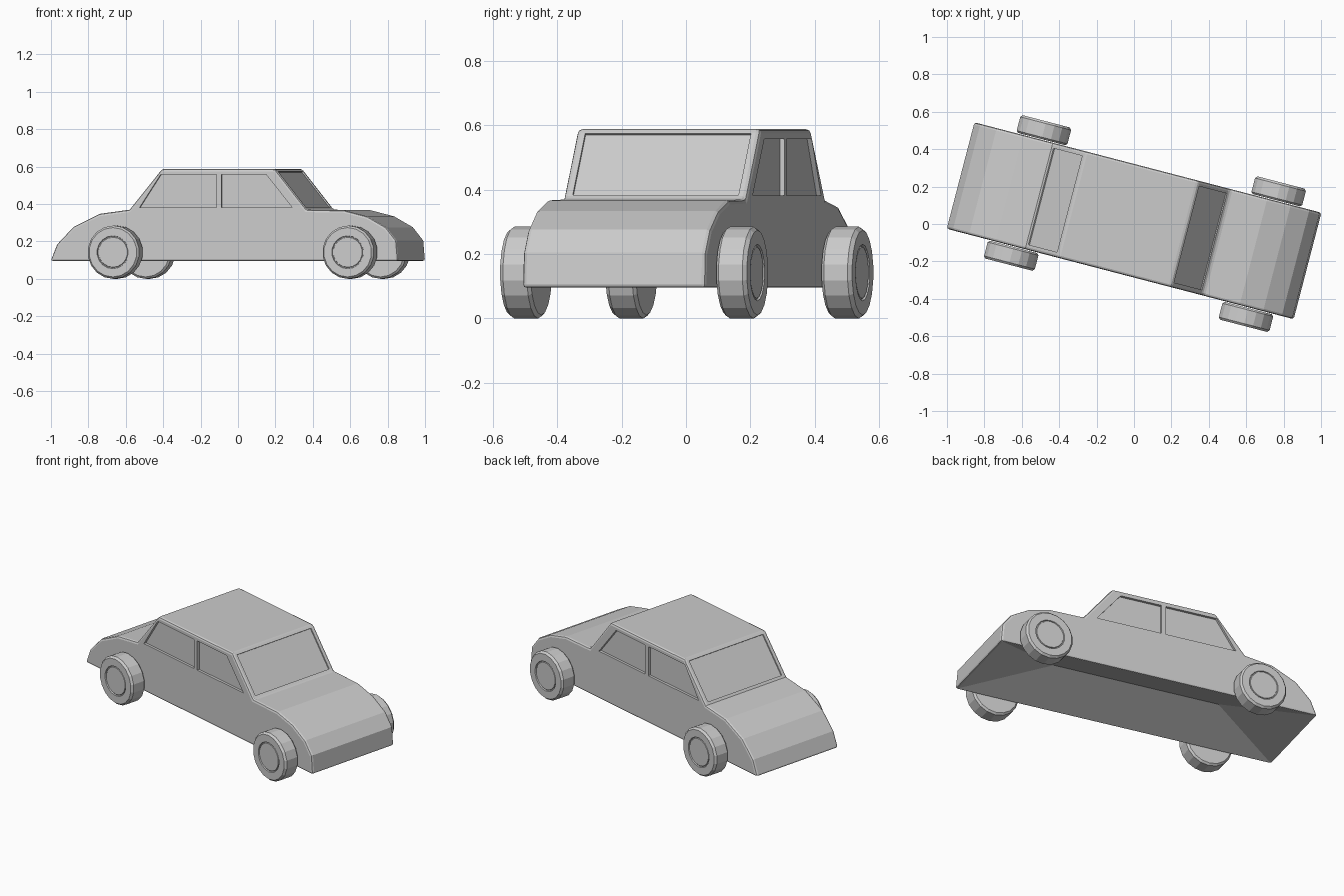
import bpy, bmesh, math
from mathutils import Matrix, Vector

if "Cube" in bpy.data.objects:
    bpy.data.objects.remove(bpy.data.objects["Cube"])

# The whole car is turned about z
TURN = Matrix.Translation((0, 0.0175, 0)) @ Matrix.Rotation(math.radians(-14.6), 4, 'Z')


def add_object(name, bm):
    bmesh.ops.recalc_face_normals(bm, faces=bm.faces)
    bm.transform(TURN)
    mesh = bpy.data.meshes.new(name)
    bm.to_mesh(mesh)
    bm.free()
    obj = bpy.data.objects.new(name, mesh)
    bpy.context.collection.objects.link(obj)
    return obj


def prism(bm, profile, v0, v1, open_end=False):
    """Side profile (length, height) extruded across the car."""
    a = [bm.verts.new((u, v0, z)) for u, z in profile]
    b = [bm.verts.new((u, v1, z)) for u, z in profile]
    bm.faces.new(a)
    bm.faces.new(b[::-1])
    for i in range(len(a) - int(open_end)):
        j = (i + 1) % len(a)
        bm.faces.new((a[i], b[i], b[j], a[j]))
    return a, b


# Body shell: tail, cabin and nose in one profile
body_profile = [
    (-0.963, 0.093), (-0.925, 0.185), (-0.835, 0.278), (-0.69, 0.348), (-0.525, 0.37),
    (-0.345, 0.588), (0.28, 0.588), (0.455, 0.37),
    (0.66, 0.367), (0.79, 0.334), (0.893, 0.276), (0.95, 0.205), (0.96, 0.093)]
bm = bmesh.new()
a, b = prism(bm, body_profile, -0.294, 0.294, open_end=True)
# Hollowed underside: four slopes rising to a central ridge
back = bm.verts.new((-0.5, 0, 0.205))
front = bm.verts.new((0.5, 0, 0.205))
bm.faces.new((a[0], b[0], back))
bm.faces.new((a[-1], b[-1], front))
bm.faces.new((a[0], back, front, a[-1]))
bm.faces.new((b[0], back, front, b[-1]))
body = add_object("car_body", bm)
bevel = body.modifiers.new("edges", 'BEVEL')
bevel.width = 0.013
bevel.segments = 2
bevel.limit_method = 'ANGLE'
bevel.angle_limit = math.radians(45)

# Cutters for the recessed windows
bm = bmesh.new()
side_windows = [
    [(-0.467, 0.382), (-0.351, 0.558), (-0.043, 0.558), (-0.043, 0.382)],
    [(-0.0155, 0.382), (-0.0155, 0.558), (0.232, 0.558), (0.376, 0.382)]]
for window in side_windows:
    for side in (-1, 1):
        prism(bm, window, side * 0.279, side * 0.35)
for base, top, side in (((0.455, 0.37), (0.28, 0.588), 1), ((-0.525, 0.37), (-0.345, 0.588), -1)):
    base, top = Vector(base), Vector(top)
    d = (top - base).normalized()
    n = Vector((d.y, -d.x)) * side
    low, high = base.lerp(top, 0.06), base.lerp(top, 0.94)
    prism(bm, [low - n * 0.008, low + n * 0.06, high + n * 0.06, high - n * 0.008], -0.266, 0.266)
cutter = add_object("window_cutter", bm)
cutter.hide_render = True
cutter.hide_viewport = True
cutter.display_type = 'WIRE'
cut = body.modifiers.new("windows", 'BOOLEAN')
cut.operation = 'DIFFERENCE'
cut.solver = 'EXACT'
cut.object = cutter

# Wheels: turned profile (radius, distance from car centre)
wheel_profile = [(0.132, 0.298), (0.1425, 0.308), (0.1425, 0.384), (0.132, 0.396),
                 (0.088, 0.396), (0.086, 0.389), (0.082, 0.389), (0.080, 0.394)]
SIDES = 18


def wheel(name, u, side):
    bm = bmesh.new()
    rings = []
    for r, v in wheel_profile:
        rings.append([bm.verts.new((u + r * math.sin(2 * math.pi * k / SIDES), side * v,
                                    0.1425 + r * math.cos(2 * math.pi * k / SIDES)))
                      for k in range(SIDES)])
    for lower, upper in zip(rings, rings[1:]):
        for k in range(SIDES):
            j = (k + 1) % SIDES
            bm.faces.new((lower[k], lower[j], upper[j], upper[k]))
    bm.faces.new(rings[0])
    bm.faces.new(rings[-1])
    add_object(name, bm)


for side, side_name in ((-1, "right"), (1, "left")):
    wheel("front_wheel_" + side_name, 0.709, side)
    wheel("rear_wheel_" + side_name, -0.588, side)
